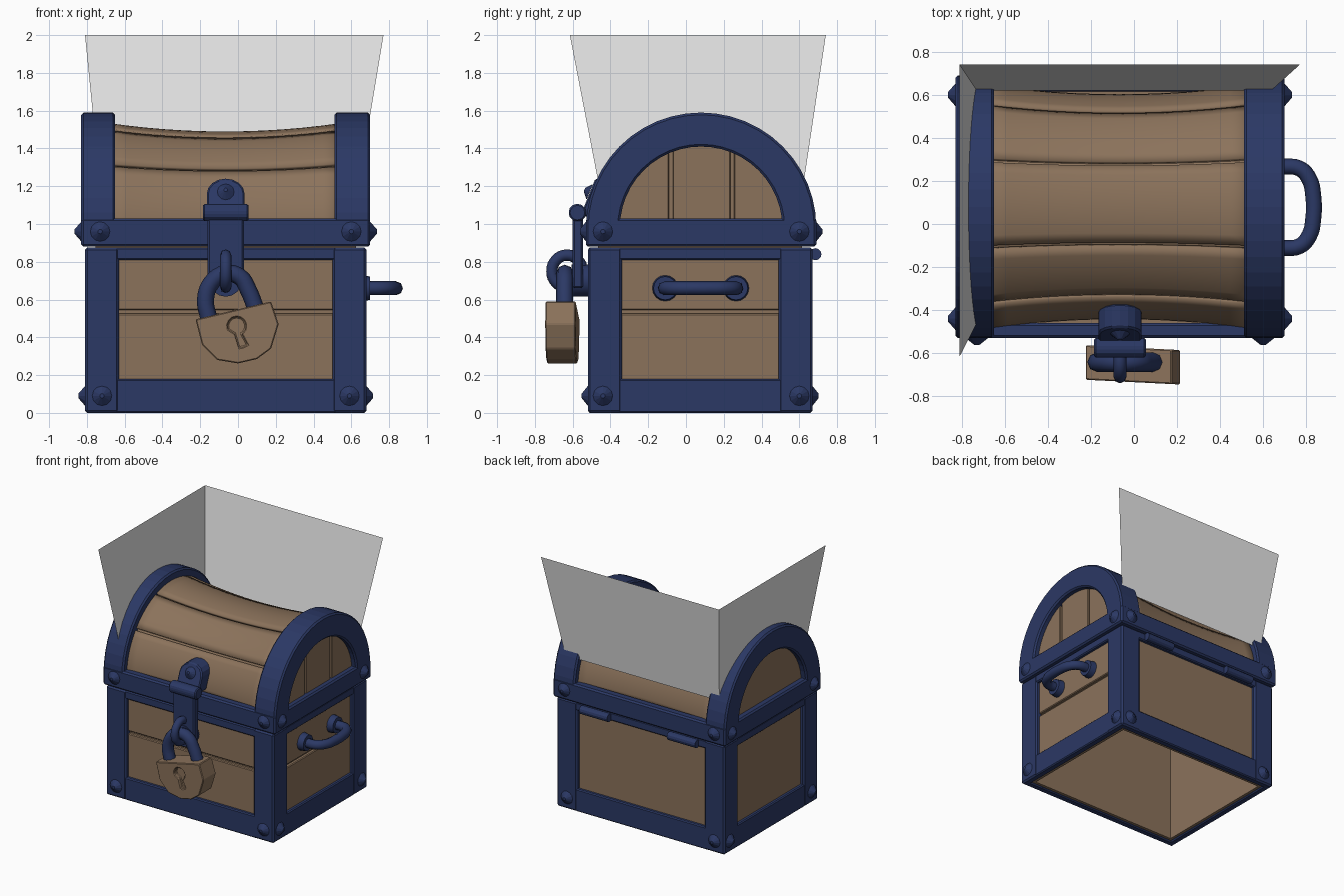
import bpy, bmesh, math
from mathutils import Vector, Matrix

if "Cube" in bpy.data.objects:
    bpy.data.objects.remove(bpy.data.objects["Cube"])


def mat(name, rgb):
    m = bpy.data.materials.new(name)
    m.diffuse_color = (*rgb, 1)
    m.use_nodes = True
    m.node_tree.nodes["Principled BSDF"].inputs["Base Color"].default_value = m.diffuse_color
    return m


WOOD = mat("brown wood", (0.26, 0.17, 0.105))
METAL = mat("dark blue metal", (0.024, 0.04, 0.13))
GREY = mat("light grey", (0.8, 0.8, 0.8))


def add(name, bm, material, bevel=0.0, smooth=False):
    bmesh.ops.recalc_face_normals(bm, faces=bm.faces[:])
    me = bpy.data.meshes.new(name)
    bm.to_mesh(me)
    bm.free()
    me.materials.append(material)
    ob = bpy.data.objects.new(name, me)
    bpy.context.collection.objects.link(ob)
    if bevel:
        b = ob.modifiers.new("bevel", 'BEVEL')
        b.width, b.segments, b.limit_method = bevel, 1, 'ANGLE'
    if smooth:
        bpy.ops.object.select_all(action='DESELECT')
        bpy.context.view_layer.objects.active = ob
        ob.select_set(True)
        bpy.ops.object.shade_smooth_by_angle(angle=math.radians(35))
    return ob


def box(name, x, y, z, material, bevel=0.0):
    bm = bmesh.new()
    bmesh.ops.create_cube(bm, size=1)
    for v in bm.verts:
        v.co = [r[0] + (c + 0.5) * (r[1] - r[0]) for c, r in zip(v.co, (x, y, z))]
    return add(name, bm, material, bevel)


def prism(name, pts, place, d0, d1, material, bevel=0.0, smooth=False):
    """Extrude a 2D outline from depth d0 to d1; place maps (a, b, depth) to xyz."""
    bm = bmesh.new()
    rings = [[bm.verts.new(place(a, b, d)) for a, b in pts] for d in (d0, d1)]
    n = len(pts)
    for r in rings:
        bm.faces.new(r)
    for i in range(n):
        j = (i + 1) % n
        bm.faces.new((rings[0][i], rings[0][j], rings[1][j], rings[1][i]))
    return add(name, bm, material, bevel, smooth)


def cone(name, pos, direction, r1, r2, depth, material, seg=12, smooth=False, bevel=0.0):
    """Cone or cylinder whose base sits at pos and points along direction."""
    bm = bmesh.new()
    rot = Vector((0, 0, 1)).rotation_difference(Vector(direction)).to_matrix().to_4x4()
    m = Matrix.Translation(pos) @ rot @ Matrix.Translation((0, 0, depth / 2))
    bmesh.ops.create_cone(bm, cap_ends=True, segments=seg, radius1=r1, radius2=r2, depth=depth, matrix=m)
    return add(name, bm, material, bevel, smooth)


def tube(name, pts, r, cyclic=False):
    cu = bpy.data.curves.new(name, 'CURVE')
    cu.dimensions, cu.bevel_depth, cu.bevel_resolution, cu.use_fill_caps = '3D', r, 2, True
    sp = cu.splines.new('BEZIER')
    sp.bezier_points.add(len(pts) - 1)
    sp.resolution_u, sp.use_cyclic_u = 4, cyclic
    for p, c in zip(sp.bezier_points, pts):
        p.co = c
        p.handle_left_type = p.handle_right_type = 'AUTO'
    cu.materials.append(METAL)
    ob = bpy.data.objects.new(name, cu)
    bpy.context.collection.objects.link(ob)
    bpy.ops.object.select_all(action='DESELECT')
    bpy.context.view_layer.objects.active = ob
    ob.select_set(True)
    bpy.ops.object.convert(target='MESH')
    return bpy.context.object


X0, X1, Y0, Y1 = -0.81, 0.68, -0.52, 0.67      # body footprint
CY, CZ, RO, RI = 0.08, 0.98, 0.61, 0.43        # lid arch
T, P = 0.06, 0.18                              # frame thickness, post width

# body frame: each face has two posts, a bottom and a top beam
for tag, ya, yb in (("front", Y0, Y0 + T), ("back", Y1 - T, Y1)):
    for x in ((X0, X0 + P), (X1 - P, X1)):
        box(tag + "_post", x, (ya, yb), (0, 0.875), METAL, 0.012)
    for z in ((0, 0.18), (0.81, 0.875)):
        box(tag + "_beam", (X0 + P - 0.02, X1 - P + 0.02), (ya + 0.003, yb - 0.003), z, METAL, 0.008)
for tag, xa, xb in (("left", X0, X0 + T), ("right", X1 - T, X1)):
    for y in ((Y0 + 0.01, Y0 + P), (Y1 - P, Y1 - 0.01)):
        box(tag + "_post", (xa, xb), y, (0, 0.875), METAL, 0.012)
    for z in ((0, 0.18), (0.81, 0.875)):
        box(tag + "_beam", (xa + 0.003, xb - 0.003), (Y0 + P - 0.02, Y1 - P + 0.02), z, METAL, 0.008)

# inner wooden walls, bottom left open
G = 0.055
box("front_wall", (X0 + G, X1 - G), (Y0 + G, Y0 + 0.08), (0.01, 0.95), WOOD)
box("back_wall", (X0 + G, X1 - G), (Y1 - 0.08, Y1 - 0.03), (0.01, 0.87), WOOD)
box("left_wall", (X0 + 0.03, X0 + 0.08), (Y0 + G, Y1 - G), (0.01, 0.87), WOOD)
box("right_wall", (X1 - 0.08, X1 - G), (Y0 + G, Y1 - G), (0.01, 0.95), WOOD)
# planks split by a groove on the front and right
for z in ((0.17, 0.525), (0.545, 0.82)):
    box("front_plank", (X0 + 0.16, X1 - 0.16), (Y0 + 0.03, Y0 + 0.07), z, WOOD, 0.006)
    box("right_plank", (X1 - 0.07, X1 - 0.03), (Y0 + 0.16, Y1 - 0.16), z, WOOD, 0.006)

# lid rim
LX0, LX1, LY0, LY1 = -0.83, 0.70, -0.53, 0.69
for tag, y in (("front", (LY0, LY0 + 0.07)), ("back", (LY1 - 0.07, LY1))):
    box("lid_rim_" + tag, (LX0, LX1), y, (0.88, 1.03), METAL, 0.012)
for tag, x in (("left", (LX0, LX0 + 0.07)), ("right", (LX1 - 0.07, LX1))):
    box("lid_rim_" + tag, x, (LY0 + 0.01, LY1 - 0.01), (0.88, 1.03), METAL, 0.012)

# lid arches and end panels
N = 24
arc = [(math.cos(math.pi * i / N), math.sin(math.pi * i / N)) for i in range(N + 1)]
along_x = lambda a, b, d: (d, a, b)
outline = [(CY + RO * c, CZ + RO * s) for c, s in arc] + [(CY + RI * c, CZ + RI * s) for c, s in reversed(arc)]
half = [(CY + 0.47 * c, CZ + 0.47 * s) for c, s in arc]
for tag, xa, xb in (("left", LX0, -0.65), ("right", 0.51, LX1)):
    prism("lid_arch_" + tag, outline, along_x, xa, xb, METAL, 0.012)
prism("lid_end_left", half, along_x, LX0 + 0.05, LX0 + 0.09, WOOD)
prism("lid_end_right", half, along_x, LX1 - 0.10, LX1 - 0.065, WOOD)
for ya, yb in ((-0.37, -0.09), (-0.07, 0.235), (0.255, 0.53)):
    ys = [ya + (yb - ya) * i / 8 for i in range(9)]
    top = [(y, CZ + math.sqrt(max(0.0, 0.46 ** 2 - (y - CY) ** 2))) for y in ys]
    prism("lid_end_plank", [(yb, CZ), (ya, CZ)] + top, along_x, LX1 - 0.07, LX1 - 0.045, WOOD, 0.004)


# sagging barrel planks of the lid
def barrel(name, a0, a1, r, thick):
    bm = bmesh.new()
    nx, na = 12, max(2, round((a1 - a0) / 5))
    rows = []
    for i in range(nx + 1):
        u = 2 * i / nx - 1
        rad = r - 0.045 * (1 - u * u)
        row = []
        for j in range(na + 1):
            a = math.radians(a0 + (a1 - a0) * j / na)
            side = 1 + 0.025 * math.cos(a) ** 2
            row.append(bm.verts.new((-0.07 + u * 0.62, CY + rad * side * math.cos(a), CZ + rad * math.sin(a))))
        rows.append(row)
    for p, q in zip(rows, rows[1:]):
        for j in range(na):
            bm.faces.new((p[j], q[j], q[j + 1], p[j + 1]))
    ob = add(name, bm, WOOD, 0, True)
    s = ob.modifiers.new("thickness", 'SOLIDIFY')
    s.thickness, s.offset = thick, -1
    return ob


barrel("lid_shell", 0, 180, 0.53, 0.02)
cuts = [0, 32, 67, 110, 143, 180]
for a, b in zip(cuts, cuts[1:]):
    barrel("lid_plank", a + 1, b - 1, 0.555, 0.022)

# rivets on all four sides
for z, e in ((0.09, 0.0), (0.96, 0.02)):
    for x in (X0 + 0.09 - e / 2, X1 - 0.09 + e / 2):
        cone("rivet", (x, Y0 - e / 2, z), (0, -1, 0), 0.052, 0.012, 0.032, METAL)
        cone("rivet", (x, Y1 + e, z), (0, 1, 0), 0.052, 0.012, 0.032, METAL)
    for y in (-0.44, 0.60):
        cone("rivet", (X0 - e, y, z), (-1, 0, 0), 0.052, 0.012, 0.035, METAL)
        cone("rivet", (X1 + e, y, z), (1, 0, 0), 0.052, 0.012, 0.035, METAL)

# back hinges
for x in (-0.58, 0.20):
    cone("back_hinge", (x, 0.685, 0.84), (1, 0, 0), 0.032, 0.032, 0.25, METAL)

# side handle
HZ = 0.66
for y in (-0.11, 0.265):
    cone("handle_pad", (X1 - 0.04, y, HZ), (1, 0, 0), 0.07, 0.062, 0.06, METAL, 16, True)
half_grip = [(0.68, 0.19), (0.77, 0.18), (0.815, 0.13), (0.832, 0.06)]
grip = [(x, 0.0775 + d, HZ) for x, d in half_grip] + [(x, 0.0775 - d, HZ) for x, d in reversed(half_grip)]
tube("side_handle", grip, 0.037)

# hasp: upper tab, knuckle, hanging strap, staple
HX = -0.065
tab = [(HX - 0.1, 1.04), (HX + 0.1, 1.04)]
tab += [(HX + 0.1 * math.cos(math.pi * i / 8), 1.16 + 0.08 * math.sin(math.pi * i / 8)) for i in range(9)]
lean = lambda a, b, d: (a, d + (b - 1.04) * 0.4, b)
prism("hasp_tab", tab, lean, -0.56, -0.45, METAL, 0.008)
cone("hasp_rivet", (HX, -0.51, 1.17), (0, -0.93, 0.37), 0.045, 0.01, 0.03, METAL)
cone("hasp_knuckle", (HX - 0.12, -0.575, 1.06), (1, 0, 0), 0.047, 0.047, 0.24, METAL, 12, False, 0.008)
box("hasp_strap", (HX - 0.097, HX + 0.097), (-0.60, -0.545), (0.66, 1.06), METAL, 0.01)
cone("staple_plate", (HX, -0.52, 0.70), (0, -1, 0), 0.085, 0.085, 0.085, METAL, 16, True)
ring = [math.tau * i / 8 for i in range(8)]
tube("staple", [(HX, -0.63 + 0.08 * math.cos(a), 0.75 + 0.085 * math.sin(a)) for a in ring], 0.03, True)

# padlock with a cut keyhole
facing = lambda a, b, d: (a, d - 0.05 * a, b)
lock = [(-0.225, 0.495), (0.175, 0.59), (0.215, 0.47), (0.175, 0.34), (0.10, 0.285),
        (0.0, 0.262), (-0.11, 0.28), (-0.19, 0.36)]
body = prism("padlock_body", lock, facing, -0.735, -0.575, WOOD)
hole = [(0.03, 0.35), (0.05, 0.36), (0.018, 0.42)]
hole += [(-0.007 + 0.048 * math.cos(a), 0.46 + 0.048 * math.sin(a))
         for a in (math.radians(-50 + 28 * i) for i in range(10))]
hole += [(-0.018, 0.42), (0.005, 0.345)]
cutter = prism("keyhole_cutter", hole, facing, -0.80, -0.705, WOOD)
cutter.hide_render = True
cutter.hide_set(True)
cut = body.modifiers.new("keyhole", 'BOOLEAN')
cut.operation, cut.object, cut.solver = 'DIFFERENCE', cutter, 'EXACT'
bev = body.modifiers.new("bevel", 'BEVEL')
bev.width, bev.segments, bev.limit_method = 0.012, 1, 'ANGLE'
tube("padlock_shackle", [(x, -0.642, z) for x, z in (
    (-0.155, 0.50), (-0.172, 0.60), (-0.14, 0.69), (-0.065, 0.738), (0.01, 0.72), (0.055, 0.65), (0.095, 0.55))], 0.045)

# two thin flaring sheets behind and left of the lid
C_top, C_low = (-0.81, 0.74, 2.0), (-0.73, 0.62, 1.2)
for name, p, q in (("back_sheet", (0.77, 0.74, 2.0), (0.637, 0.62, 1.2)),
                   ("left_sheet", (-0.81, -0.615, 2.0), (-0.73, -0.46, 1.2))):
    bm = bmesh.new()
    bm.faces.new([bm.verts.new(c) for c in (C_top, p, q, C_low)])
    add(name, bm, GREY)
